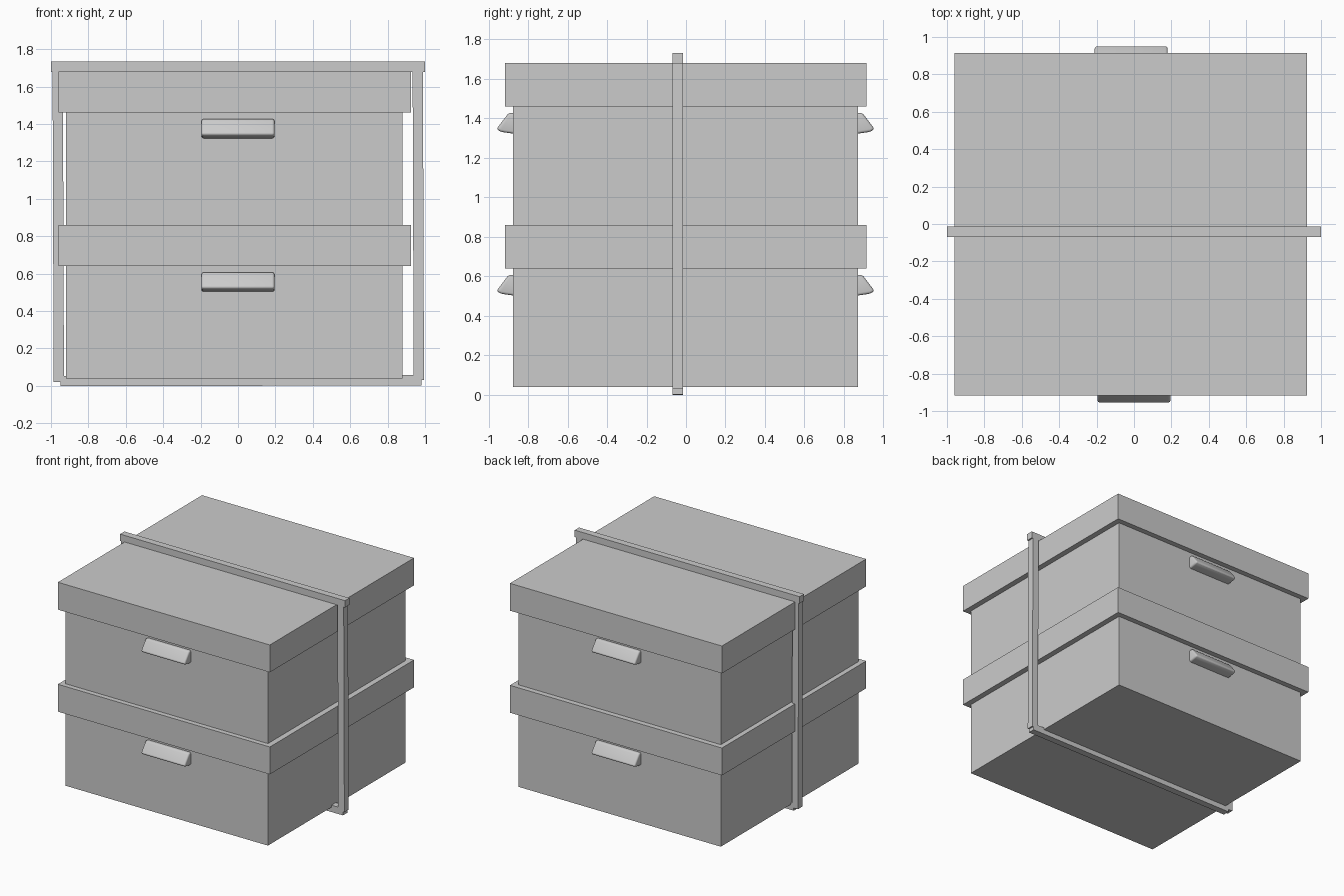
import bpy, bmesh, math
from mathutils import Vector

if "Cube" in bpy.data.objects:
    bpy.data.objects.remove(bpy.data.objects["Cube"])


def box(name, lo, hi):
    """Axis-aligned block from two opposite corners."""
    lo, hi = Vector(lo), Vector(hi)
    bpy.ops.mesh.primitive_cube_add(size=1, location=(lo + hi) / 2)
    ob = bpy.context.object
    ob.name = name
    ob.scale = hi - lo
    bpy.ops.object.transform_apply(location=False, rotation=False, scale=True)
    return ob


def strap(name, centre, length, tilt):
    """Square strap along local x, tilted about y."""
    h = 0.0275
    ob = box(name, (-length / 2, -h, -h), (length / 2, h, h))
    ob.location = centre
    ob.rotation_euler.y = tilt
    return ob


def handle(name, x, face_y, side, z):
    """Wedge-shaped pull with rounded edges, sunk into the box face."""
    profile = [(-0.04, 0.105), (0.022, 0.107), (0.083, 0.026), (0.062, 0.012), (-0.04, -0.003)]
    bm = bmesh.new()
    face = bm.faces.new([bm.verts.new((x - 0.195, face_y + side * d, z + h)) for d, h in profile])
    ext = bmesh.ops.extrude_face_region(bm, geom=[face])
    moved = [v for v in ext["geom"] if isinstance(v, bmesh.types.BMVert)]
    bmesh.ops.translate(bm, verts=moved, vec=(0.39, 0, 0))
    bmesh.ops.recalc_face_normals(bm, faces=bm.faces)
    mesh = bpy.data.meshes.new(name)
    bm.to_mesh(mesh)
    bm.free()
    ob = bpy.data.objects.new(name, mesh)
    bpy.context.collection.objects.link(ob)
    bevel = ob.modifiers.new("rounding", "BEVEL")
    bevel.width = 0.022
    bevel.segments = 4
    bevel.limit_method = "ANGLE"
    bevel.angle_limit = math.radians(20)
    bpy.ops.object.select_all(action="DESELECT")
    ob.select_set(True)
    bpy.context.view_layer.objects.active = ob
    bpy.ops.object.modifier_apply(modifier="rounding")
    bpy.ops.object.shade_smooth_by_angle(angle=math.radians(35))
    return ob


# Two stacked storage boxes, each with a lid and a pull on front and back
for level, z in (("lower", 0.04), ("upper", 0.86)):
    box(level + "_box", (-0.92, -0.877, z), (0.88, 0.872, z + 0.60))
    box(level + "_lid", (-0.96, -0.917, z + 0.60), (0.925, 0.915, z + 0.82))
    handle(level + "_front_handle", 0.0, -0.877, -1, z + 0.46)
    handle(level + "_back_handle", -0.015, 0.872, 1, z + 0.46)

# Strap wrapped around the stack, made of four slightly askew lengths
y = -0.042
strap("top_strap", (0, y, 1.705), 2.0, 0)
strap("bottom_strap", (0.017, y, 0.0275), 1.93, math.radians(-0.1))
strap("left_strap", (-0.961, y, 0.86), 1.68, math.radians(-90.2))
strap("right_strap", (0.964, y, 0.86), 1.66, math.radians(-90.2))
